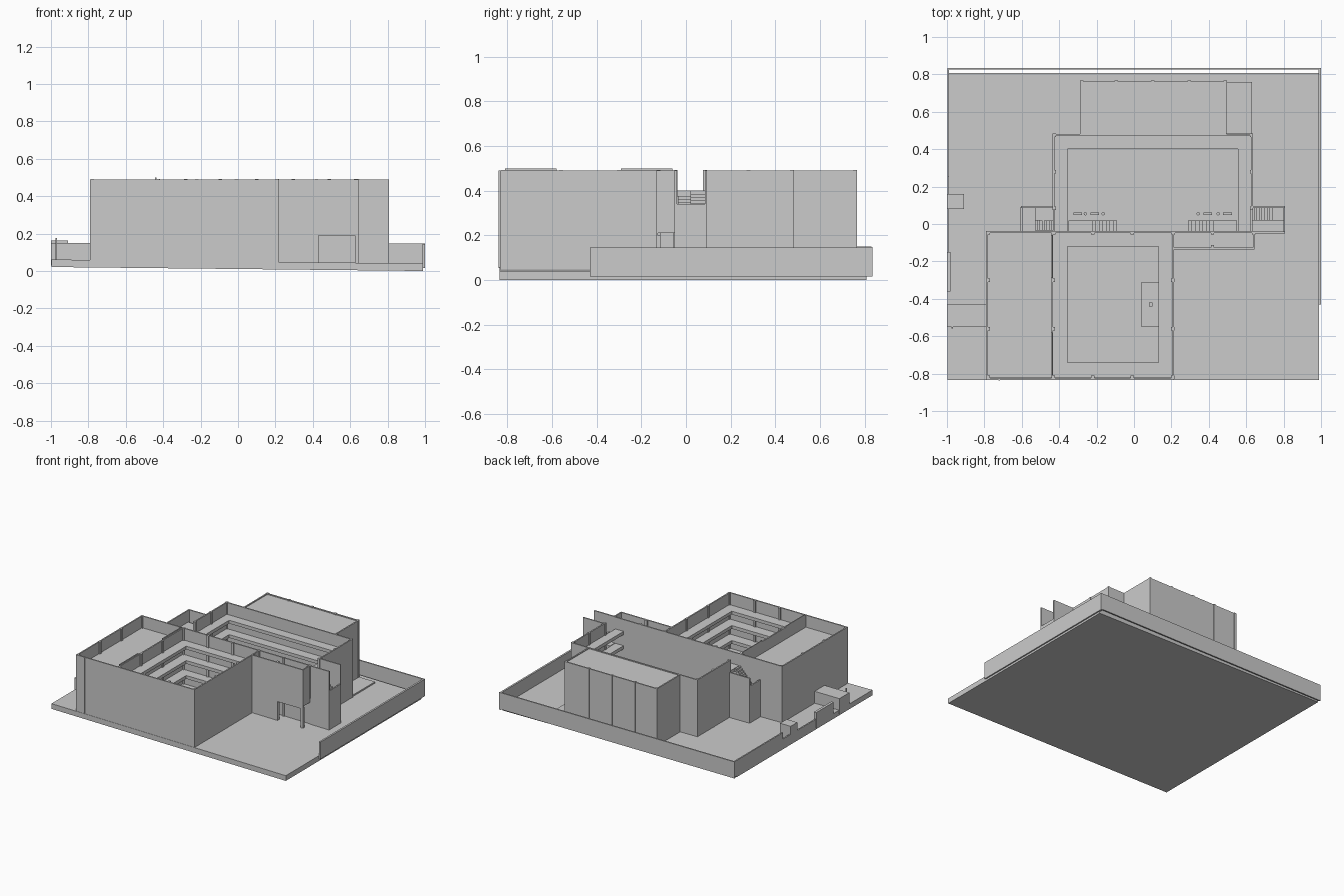
import bpy, bmesh


def box(name, x0, x1, y0, y1, z0, z1):
    bm = bmesh.new()
    bmesh.ops.create_cube(bm, size=1)
    for v in bm.verts:
        v.co.x = x1 if v.co.x > 0 else x0
        v.co.y = y1 if v.co.y > 0 else y0
        v.co.z = z1 if v.co.z > 0 else z0
    me = bpy.data.meshes.new(name)
    bm.to_mesh(me)
    bm.free()
    ob = bpy.data.objects.new(name, me)
    bpy.context.collection.objects.link(ob)
    return ob


def ring_floor(name, outer, hole, top, t=0.025):
    # floor slab around a rectangular opening
    x0, x1, y0, y1 = outer
    a, b, c, d = hole
    strips = [(x0, a, y0, y1), (b, x1, y0, y1), (a, b, y0, c), (a, b, d, y1)]
    for s in strips:
        if s[1] - s[0] > 0.001 and s[3] - s[2] > 0.001:
            box(name, *s, top - t, top)


def wall_x(name, x0, x1, y, z0=0.04, z1=0.49, t=0.01):
    box(name, x0, x1, y - t / 2, y + t / 2, z0, z1)


def wall_y(name, x, y0, y1, z0=0.04, z1=0.49, t=0.01):
    box(name, x - t / 2, x + t / 2, y0, y1, z0, z1)


def stairs(name, x0, x1, y0, y1, z0, z1, n=8):
    # flight rising along x from x0 to x1
    for i in range(n):
        a = x0 + (x1 - x0) * i / n
        b = x0 + (x1 - x0) * (i + 1) / n
        top = z0 + (z1 - z0) * (i + 1) / n
        box(name, min(a, b), max(a, b), y0, y1, top - 0.025, top)


# gently sloping ground slab
ground = box("ground_slab", -0.997, 0.99, -0.835, 0.808, 0.0, 0.04)
for v in ground.data.vertices:
    if v.co.x < 0:
        v.co.z += 0.021

# boundary walls
wall_x("back_boundary_wall", -0.997, 1.0, 0.83, 0.02, 0.147)
wall_y("right_boundary_wall", 0.993, -0.43, 0.835, 0.015, 0.145, 0.014)
wall_y("left_boundary_wall", -0.993, 0.25, 0.83, 0.03, 0.15)
wall_y("left_boundary_wall", -0.993, -0.15, 0.25, 0.03, 0.10)
box("left_wall_panel", -1.0, -0.98, -0.36, -0.15, 0.03, 0.15)
box("meter_box", -1.0, -0.91, 0.08, 0.16, 0.03, 0.163)
box("side_store", -1.0, -0.79, -0.55, -0.43, 0.03, 0.15)
box("gate_post", -0.975, -0.968, -0.56, -0.55, 0.03, 0.175)

# front block outer walls and partition
wall_x("front_wall", -0.79, 0.215, -0.828)
wall_y("front_block_left_wall", -0.785, -0.83, -0.04)
wall_y("front_block_right_wall", 0.21, -0.83, -0.04)
wall_x("middle_wall", -0.79, 0.64, -0.042)
wall_y("partition_wall", -0.437, -0.83, -0.04)
for y0, y1 in ((-0.81, -0.58), (-0.29, -0.06)):
    wall_y("partition_capping", -0.44, y0, y1, 0.48, 0.5, 0.006)
box("downpipe", -0.724, -0.716, -0.838, -0.83, 0.055, 0.49)

# back block walls, with openings in the sides for the entrances
wall_y("back_block_left_wall", -0.43, 0.08, 0.48)
wall_y("back_block_right_wall", 0.63, 0.08, 0.48)
wall_x("back_block_rear_wall", -0.435, 0.635, 0.477)

# rear hall with closed roof
wall_y("rear_hall_left_wall", -0.283, 0.48, 0.76)
wall_y("rear_hall_right_wall", 0.49, 0.48, 0.76)
wall_x("rear_hall_back_wall", -0.288, 0.495, 0.757)
box("rear_hall_roof", -0.285, 0.49, 0.48, 0.76, 0.465, 0.484)
box("rear_terrace", 0.49, 0.63, 0.485, 0.76, 0.03, 0.055)

# corner entrance bay with door openings
wall_x("entrance_bay_front", 0.21, 0.43, -0.13)
wall_x("entrance_bay_lintel", 0.43, 0.645, -0.13, 0.19, 0.49)
wall_y("entrance_bay_side", 0.64, -0.135, -0.04, 0.21, 0.49)
box("entrance_bay_post", 0.625, 0.645, -0.135, -0.115, 0.03, 0.2)

# floors around the two light wells
for top in (0.175, 0.29, 0.40):
    box("left_bay_floor", -0.78, -0.437, -0.82, -0.04, top - 0.025, top)
    box("entrance_bay_floor", 0.21, 0.635, -0.125, -0.045, max(top, 0.24) - 0.025, max(top, 0.24))
    ring_floor("front_block_floor", (-0.437, 0.205, -0.82, -0.045),
               (-0.355, 0.13, -0.74, -0.12), top)
    ring_floor("back_block_floor", (-0.425, 0.625, -0.04, 0.475),
               (-0.355, 0.555, -0.04, 0.40), top)
box("front_block_base", -0.78, 0.205, -0.825, -0.045, 0.04, 0.065)
box("back_block_base", -0.43, 0.63, -0.04, 0.475, 0.03, 0.06)

# lift landing in the front light well
box("lift_landing", 0.04, 0.13, -0.55, -0.31, 0.15, 0.175)
box("lift_post", 0.08, 0.10, -0.44, -0.42, 0.06, 0.19)

# pilasters
posts = [(x, y) for x in (-0.78, -0.432, 0.207) for y in (-0.82, -0.56, -0.30)]
posts += [(x, -0.82) for x in (-0.22, -0.01)]
posts += [(x, -0.046) for x in (-0.78, -0.43, -0.22, -0.01, 0.21, 0.42, 0.64)]
posts += [(x, y) for x in (-0.427, 0.628) for y in (0.085, 0.28, 0.475)]
posts += [(x, 0.757) for x in (-0.28, -0.095, 0.10, 0.295, 0.487)]
posts.append((0.42, -0.122))
for x, y in posts:
    low = 0.24 if (x, y) == (0.64, -0.046) else 0.04
    box("pilaster", x - 0.009, x + 0.009, y - 0.009, y + 0.009, low, 0.492)

# right porch
wall_x("right_porch_front_wall", 0.64, 0.808, -0.046)
wall_x("right_porch_back_wall", 0.63, 0.808, 0.09)
wall_y("right_porch_end_wall", 0.803, -0.045, 0.09, 0.03, 0.34)
stairs("right_porch_stairs", 0.74, 0.63, 0.02, 0.085, 0.29, 0.40)
box("right_porch_landing", 0.63, 0.80, -0.04, 0.02, 0.265, 0.29)

# left porch
wall_x("left_porch_back_wall", -0.605, -0.43, 0.09, 0.04, 0.40)
wall_y("left_porch_end_wall", -0.602, -0.04, 0.09, 0.04, 0.34)
stairs("left_porch_stairs", -0.53, -0.43, -0.035, 0.02, 0.29, 0.40)
box("left_porch_landing", -0.53, -0.43, 0.02, 0.085, 0.315, 0.34)

# inner stairs and lobby bollards
for x0, xm, x1 in ((-0.35, -0.24, -0.09), (0.55, 0.44, 0.29)):
    box("stair_landing", min(x0, xm), max(x0, xm), -0.037, 0.02, 0.15, 0.175)
    stairs("inner_stairs", x1, xm, -0.037, 0.02, 0.06, 0.175)
for xs, benches in (((-0.26, -0.165), (-0.30, -0.21)), ((0.343, 0.45), (0.395, 0.50))):
    for x in xs:
        bpy.ops.mesh.primitive_cylinder_add(vertices=12, radius=0.009, depth=0.06,
                                            location=(x, 0.055, 0.09))
        bpy.context.object.name = "lobby_bollard"
    for x in benches:
        box("lobby_bench", x - 0.023, x + 0.023, 0.048, 0.062, 0.06, 0.10)
